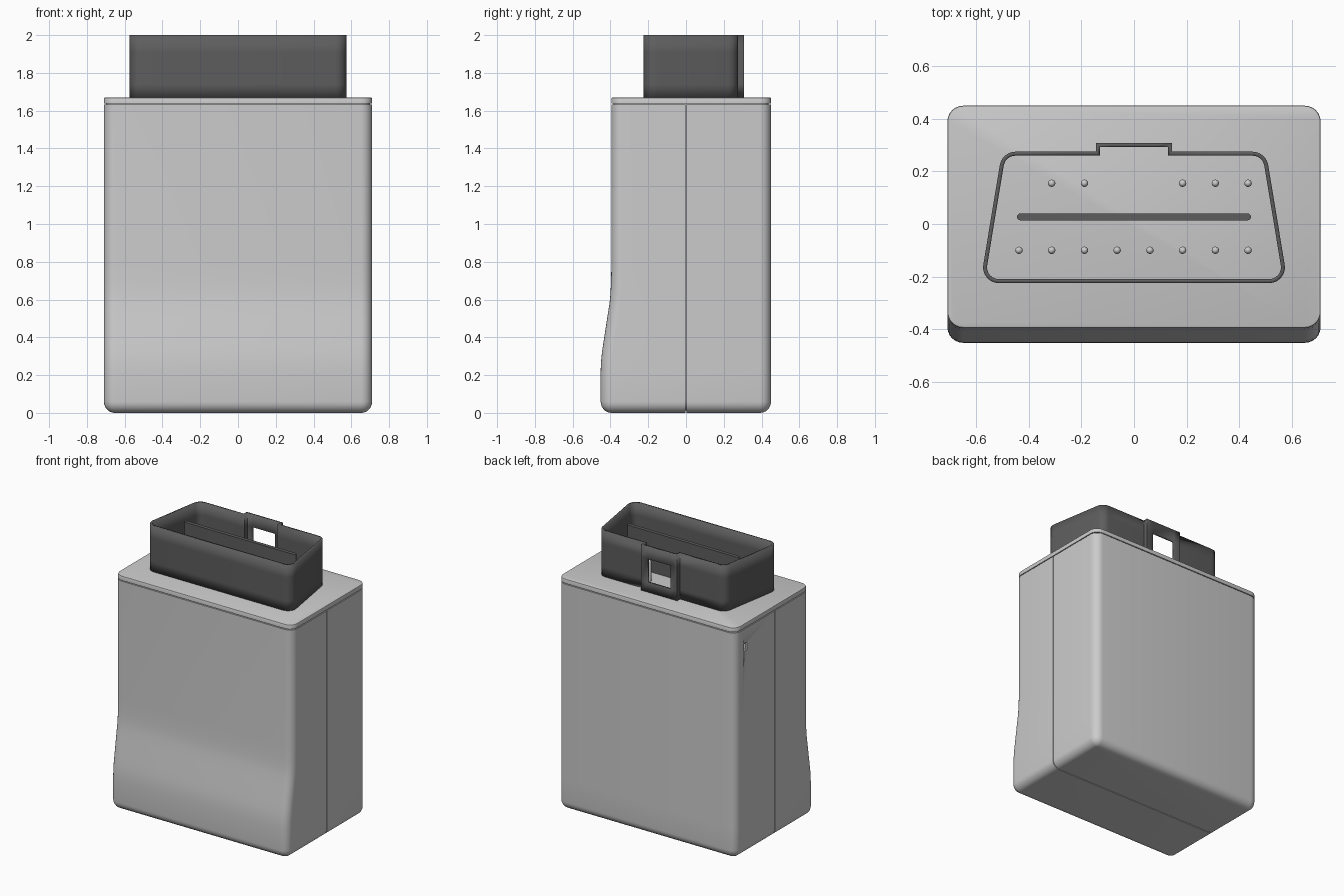
import bpy, bmesh
from math import sin, cos, pi, radians
from mathutils import Vector

if "Cube" in bpy.data.objects:
    bpy.data.objects.remove(bpy.data.objects["Cube"])


def round_poly(corners, seg=6):
    """Counter-clockwise outline; each corner is (x, y, fillet radius)."""
    out, n = [], len(corners)
    for i, (x, y, r) in enumerate(corners):
        p = Vector((x, y))
        if r <= 0:
            out.append(p)
            continue
        a = (Vector(corners[i - 1][:2]) - p).normalized()
        b = (Vector(corners[(i + 1) % n][:2]) - p).normalized()
        half = a.angle(b) / 2
        c = p + (a + b).normalized() * (r / sin(half))
        s = p + a * (r * cos(half) / sin(half)) - c
        e = p + b * (r * cos(half) / sin(half)) - c
        total = s.angle(e)
        for k in range(seg + 1):
            t = k / seg
            out.append(c + (s * sin((1 - t) * total) + e * sin(t * total)) / sin(total))
    return out


def loft(bm, sections, cap=True):
    """Skin a stack of (outline, z) sections."""
    rings = [[bm.verts.new((p.x, p.y, z)) for p in pts] for pts, z in sections]
    for lo, hi in zip(rings, rings[1:]):
        for i in range(len(lo)):
            j = (i + 1) % len(lo)
            bm.faces.new((lo[i], lo[j], hi[j], hi[i]))
    if cap:
        bm.faces.new(rings[0][::-1])
        bm.faces.new(rings[-1])


def finish(name, bm, color=None, angle=32):
    bmesh.ops.recalc_face_normals(bm, faces=bm.faces)
    me = bpy.data.meshes.new(name)
    bm.to_mesh(me)
    bm.free()
    ob = bpy.data.objects.new(name, me)
    bpy.context.collection.objects.link(ob)
    if color:
        me.materials.append(color)
    bpy.ops.object.select_all(action='DESELECT')
    ob.select_set(True)
    bpy.context.view_layer.objects.active = ob
    bpy.ops.object.shade_smooth_by_angle(angle=radians(angle))
    return ob


dark = bpy.data.materials.new("dark_plastic")
dark.diffuse_color = (0.11, 0.11, 0.11, 1)
dark.use_nodes = True
dark.node_tree.nodes["Principled BSDF"].inputs["Base Color"].default_value = dark.diffuse_color

W, BACK, R = 0.71, 0.45, 0.06
LID_Z, TOP_Z = 1.67, 2.0


def box_outline(front, inset):
    w, f, b, r = W - inset, front + inset, BACK - inset, max(R - inset, 0.002)
    return round_poly([(-w, f, r), (w, f, r), (w, b, r), (-w, b, r)])


# Housing: bottom roundover, then the front grip bulge easing into the upper body
def housing(bm, inset, top):
    sections = []
    for k in range(7):
        t = k / 6 * pi / 2
        sections.append((box_outline(-0.452, (R - 0.003) * (1 - sin(t)) + inset),
                         inset + R * (1 - cos(t))))
    for front, z in [(-0.452, 0.22), (-0.450, 0.27), (-0.445, 0.32), (-0.436, 0.38),
                     (-0.416, 0.51), (-0.405, 0.58), (-0.400, 0.63), (-0.397, 0.69),
                     (-0.395, 0.78), (-0.395, top)]:
        sections.append((box_outline(front, inset), z))
    loft(bm, sections)


def half_shell(name, side):
    bm = bmesh.new()
    housing(bm, 0, 1.632)
    bmesh.ops.bisect_plane(bm, geom=bm.verts[:] + bm.edges[:] + bm.faces[:],
                           plane_co=(0, side * 0.003, 0), plane_no=(0, side, 0),
                           clear_inner=True)
    bmesh.ops.holes_fill(bm, edges=[e for e in bm.edges if e.is_boundary], sides=0)
    return finish(name, bm)


front_shell = half_shell("front_shell", -1)
back_shell = half_shell("back_shell", 1)

# Inner core closes the seams between the shells and under the lid
bm = bmesh.new()
housing(bm, 0.012, 1.65)
core = finish("inner_core", bm)

# Small slot in the left side
bm = bmesh.new()
w, h = 0.016, 0.027
bmesh.ops.create_cube(bm, size=1)
for v in bm.verts:
    v.co = (-W + v.co.x * 0.08, 0.335 + v.co.y * 2 * w, 1.5 + v.co.z * 2 * h)
cutter = finish("slot_cutter", bm)
cutter.hide_render = True
cutter.display_type = 'WIRE'
for ob in (back_shell, core):
    m = ob.modifiers.new("slot", 'BOOLEAN')
    m.object = cutter
    m.operation = 'DIFFERENCE'
    m.solver = 'EXACT'

# Lid plate
bm = bmesh.new()
loft(bm, [(box_outline(-0.395, 0), 1.638), (box_outline(-0.395, 0), 1.663),
          (box_outline(-0.395, 0.002), 1.668), (box_outline(-0.395, 0.007), LID_Z)])
finish("lid_plate", bm)

# Connector shroud: trapezoid wall with a latch tab at the back, window left open
outline = round_poly([(-0.585, -0.225, 0.06), (0.585, -0.225, 0.06), (0.502, 0.275, 0.06),
                      (0.145, 0.275, 0), (0.145, 0.308, 0), (0.09, 0.308, 0),
                      (-0.09, 0.308, 0), (-0.145, 0.308, 0), (-0.145, 0.275, 0),
                      (-0.502, 0.275, 0.06)])
bm = bmesh.new()
loft(bm, [(outline, z) for z in (LID_Z - 0.003, 1.74, 1.91, TOP_Z)], cap=False)
bmesh.ops.recalc_face_normals(bm, faces=bm.faces)
window = [f for f in bm.faces
          if (f.calc_center_median() - Vector((0, 0.308, 1.825))).length < 0.01]
bmesh.ops.delete(bm, geom=window, context='FACES')
me = bpy.data.meshes.new("tmp")
shroud = finish("connector_shroud", bm, dark)
bpy.data.meshes.remove(me)
outward = sum((p.normal.y * p.center.y + p.normal.x * p.center.x) * p.area
              for p in shroud.data.polygons) > 0
m = shroud.modifiers.new("wall", 'SOLIDIFY')
m.thickness = 0.015
m.offset = -1 if outward else 1
m.use_even_offset = True

# Centre tongue
bm = bmesh.new()
tongue = round_poly([(-0.445, 0.014, 0.0125), (0.445, 0.014, 0.0125),
                     (0.445, 0.040, 0.0125), (-0.445, 0.040, 0.0125)], 4)
loft(bm, [(tongue, LID_Z - 0.003), (tongue, 1.96)])
finish("centre_tongue", bm, dark)

# Contact pins: a full row in front, three missing from the row behind
bm = bmesh.new()
for y, slots in ((-0.10, range(8)), (0.155, (1, 2, 5, 6, 7))):
    for s in slots:
        x = -0.4375 + s * 0.1245
        ring = lambda r: [Vector((x + r * cos(a * pi / 8), y + r * sin(a * pi / 8)))
                          for a in range(16)]
        loft(bm, [(ring(0.014), LID_Z - 0.003), (ring(0.014), 1.806),
                  (ring(0.011), 1.815), (ring(0.005), 1.82)])
finish("contact_pins", bm, angle=50)
